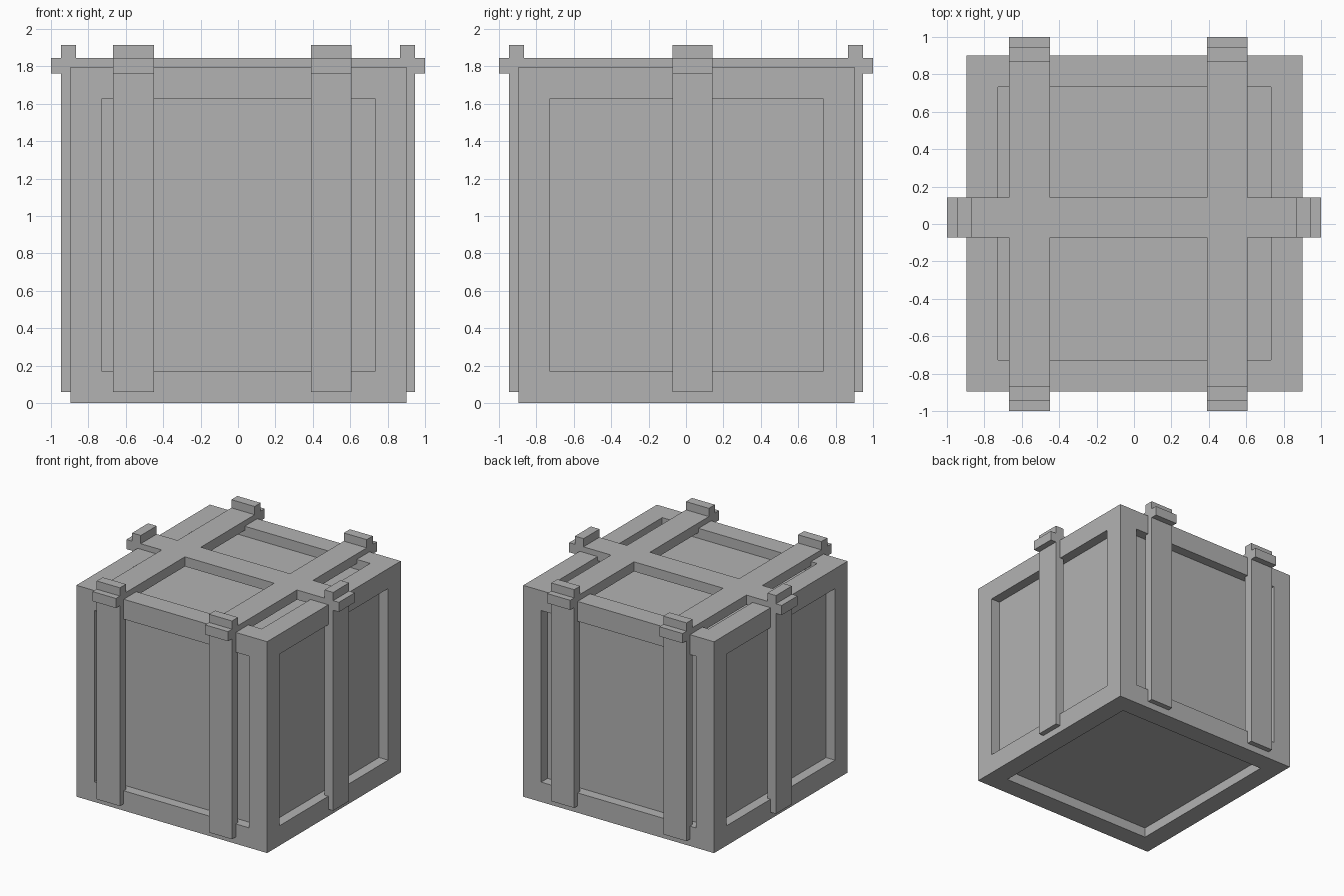
import bpy, bmesh
from mathutils import Matrix, Vector

if "Cube" in bpy.data.objects:
    bpy.data.objects.remove(bpy.data.objects["Cube"])

# One darker grey for the whole crate
grey = bpy.data.materials.new("dark_grey")
grey.diffuse_color = (0.45, 0.45, 0.45, 1)
grey.use_nodes = True
grey.node_tree.nodes["Principled BSDF"].inputs["Base Color"].default_value = grey.diffuse_color


def finish(bm, name):
    mesh = bpy.data.meshes.new(name)
    bm.to_mesh(mesh)
    bm.free()
    mesh.materials.append(grey)
    obj = bpy.data.objects.new(name, mesh)
    bpy.context.collection.objects.link(obj)
    return obj


def box(name, x, y, z):
    """Box from (min, max) ranges on each axis."""
    lo, hi = (Vector(v) for v in zip(sorted(x), sorted(y), sorted(z)))
    bm = bmesh.new()
    bmesh.ops.create_cube(bm, size=1, matrix=Matrix.Translation((lo + hi) / 2)
                          @ Matrix.Diagonal((*(hi - lo), 1)))
    return finish(bm, name)


# Crate body: cube with a straight-walled recessed panel on all six faces
bm = bmesh.new()
bmesh.ops.create_cube(bm, size=1.796, matrix=Matrix.Translation((0.003, 0.003, 0.9)))
bmesh.ops.translate(bm, verts=[v for v in bm.verts if v.co.z < 0.5], vec=(0, 0, -0.002))
panels = bm.faces[:]
bmesh.ops.inset_individual(bm, faces=panels, thickness=0.169, use_even_offset=True)
bmesh.ops.inset_individual(bm, faces=panels, thickness=0, depth=-0.085)
finish(bm, "crate_body")

# Slat layout: top slats overshoot the sides, side slats overshoot the top
TOP = (1.763, 1.845)
UPRIGHT = (0.058, 1.915)
INNER, OUTER = 0.865, 0.946
long_slats = {"left": (-0.668, -0.449), "right": (0.39, 0.606)}
cross_y = (-0.072, 0.142)

# Two front-to-back slats with their front and back uprights
for side, x in long_slats.items():
    box(f"top_slat_{side}", x, (-1, 1), TOP)
    for end, s in (("front", -1), ("back", 1)):
        box(f"{end}_upright_{side}", x, (s * INNER, s * OUTER), UPRIGHT)

# Single cross slat with its side uprights
box("top_cross_slat", (-1, 1), cross_y, TOP)
for side, s in (("left", -1), ("right", 1)):
    box(f"side_upright_{side}", (s * INNER, s * OUTER), cross_y, UPRIGHT)
